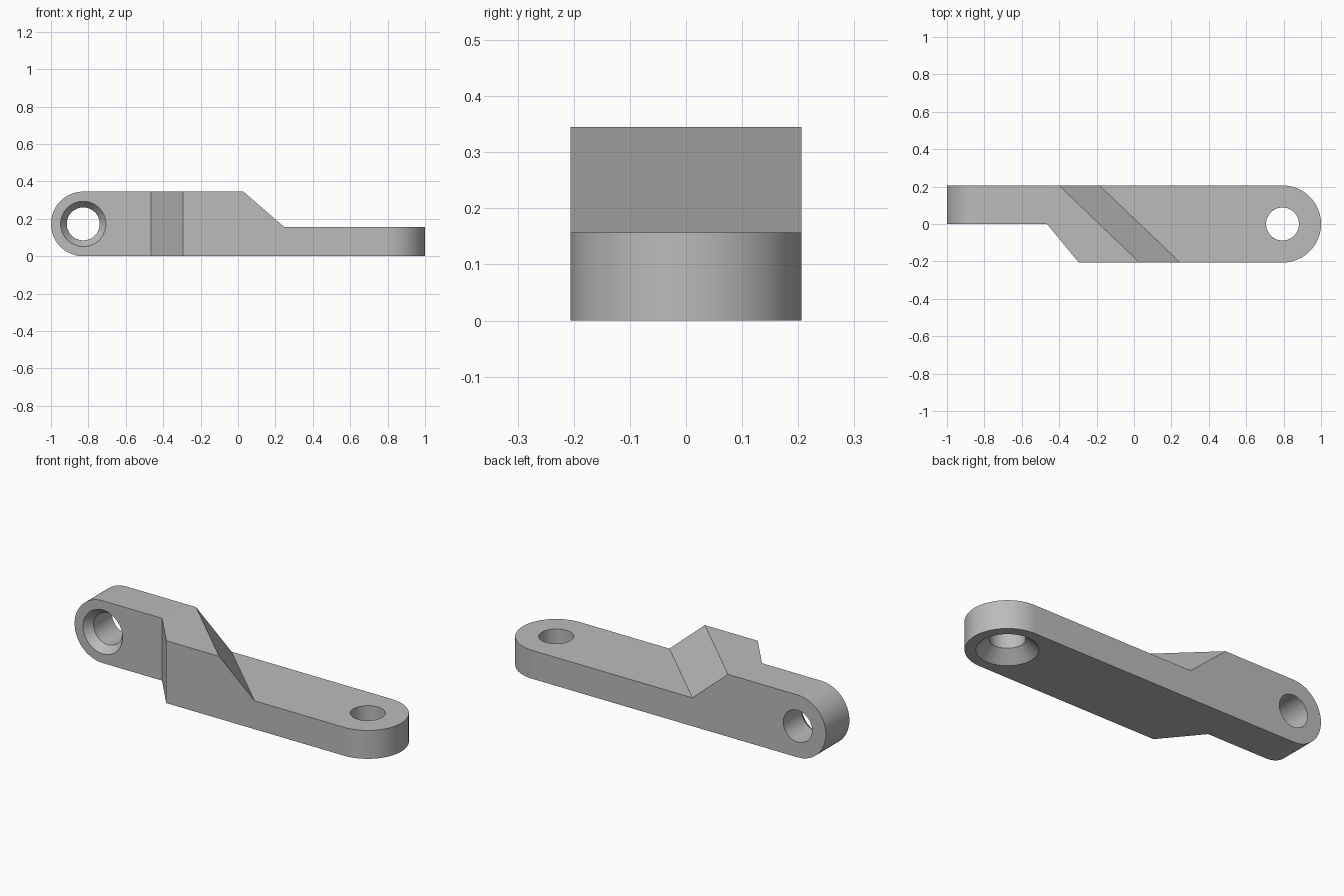
import bpy
import bmesh
from math import sin, cos, pi
from mathutils import Matrix, Vector

if "Cube" in bpy.data.objects:
    bpy.data.objects.remove(bpy.data.objects["Cube"], do_unlink=True)

HALF_W = 0.206      # half width of the link
HEIGHT = 0.345      # full height of the thick end
THIN = 0.157        # thickness of the flat end
BORE = 0.088        # radius of both bolt holes

steel = bpy.data.materials.new("plain grey")
steel.use_nodes = True
grey = (0.5, 0.5, 0.5, 1)
steel.diffuse_color = grey
steel.node_tree.nodes["Principled BSDF"].inputs["Base Color"].default_value = grey


def arc(cx, cy, r, start, end, steps=40):
    """Points along a circular arc."""
    angles = [start + (end - start) * i / steps for i in range(steps + 1)]
    return [(cx + r * cos(a), cy + r * sin(a)) for a in angles]


def finish(name, bm):
    bmesh.ops.recalc_face_normals(bm, faces=bm.faces)
    mesh = bpy.data.meshes.new(name)
    bm.to_mesh(mesh)
    bm.free()
    mesh.materials.append(steel)
    obj = bpy.data.objects.new(name, mesh)
    bpy.context.collection.objects.link(obj)
    return obj


def prism(name, points, offset):
    """Closed loop of 3D points pushed along an offset."""
    bm = bmesh.new()
    face = bm.faces.new([bm.verts.new(p) for p in points])
    new = bmesh.ops.extrude_face_region(bm, geom=[face])["geom"]
    moved = [g for g in new if isinstance(g, bmesh.types.BMVert)]
    bmesh.ops.translate(bm, verts=moved, vec=Vector(offset))
    return finish(name, bm)


def countersunk_cutter(name, mouth, depth, matrix):
    """Turned solid along +z whose wide mouth is at z = 0."""
    slope = (mouth - BORE) / depth
    profile = [(mouth + slope * 0.02, -0.02), (BORE, depth), (BORE, 0.6)]
    bm = bmesh.new()
    rings = [[bm.verts.new((x, y, z)) for x, y in arc(0, 0, r, 0, 2 * pi, 64)[:-1]]
             for r, z in profile]
    for low, high in zip(rings, rings[1:]):
        for i in range(64):
            j = (i + 1) % 64
            bm.faces.new((low[i], low[j], high[j], high[i]))
    bm.faces.new(rings[0])
    bm.faces.new(rings[-1])
    bm.transform(matrix)
    return finish(name, bm)


def cut(target, cutter, operation):
    cutter.hide_render = True
    mod = target.modifiers.new(cutter.name, "BOOLEAN")
    mod.operation = operation
    mod.solver = "EXACT"
    mod.object = cutter
    bpy.context.view_layer.objects.active = target
    bpy.ops.object.modifier_apply(modifier=mod.name)
    bpy.data.objects.remove(cutter, do_unlink=True)


# Plan outline: rounded flat end, narrow arm at the back of the other end
flat_x = 1 - HALF_W
plan = arc(flat_x, 0, HALF_W, -pi / 2, pi / 2)
plan += [(-1.1, HALF_W), (-1.1, 0), (-0.465, 0), (-0.295, -HALF_W)]
link = prism("link_arm", [(x, y, 0) for x, y in plan], (0, 0, HEIGHT))

# Side outline rounds the upright end
r = HEIGHT / 2
eye_x = -1 + r
side = arc(eye_x, r, r, pi / 2, 3 * pi / 2) + [(1.1, 0), (1.1, HEIGHT)]
cut(link, prism("side_outline", [(x, -0.5, z) for x, z in side], (0, 1, 0)), "INTERSECT")

# Slanted ramp down to the flat end, sheared across the width
shear = -0.43 / (2 * HALF_W)
reach = 0.3
rise = (HEIGHT - THIN) / 0.217
top_x = -0.186
wedge = [(top_x - 0.1 / rise, HEIGHT + 0.1), (top_x + 0.217, THIN),
         (1.6, THIN), (1.6, HEIGHT + 0.1)]
cut(link, prism("ramp_cutter", [(x + shear * reach, reach, z) for x, z in wedge],
                (-2 * reach * shear, -2 * reach, 0)), "DIFFERENCE")

# Countersunk holes: one from below, one from the front of the arm
cut(link, countersunk_cutter("flat_hole", 0.152, 0.06,
                             Matrix.Translation((flat_x, 0, 0))), "DIFFERENCE")
cut(link, countersunk_cutter("eye_hole", 0.121, 0.045,
                             Matrix.Translation((eye_x, 0, r))
                             @ Matrix.Rotation(-pi / 2, 4, "X")), "DIFFERENCE")

# Smooth the round surfaces, keep edges sharp
bpy.ops.object.select_all(action="DESELECT")
link.select_set(True)
bpy.context.view_layer.objects.active = link
bpy.ops.object.shade_smooth_by_angle(angle=pi / 7)
